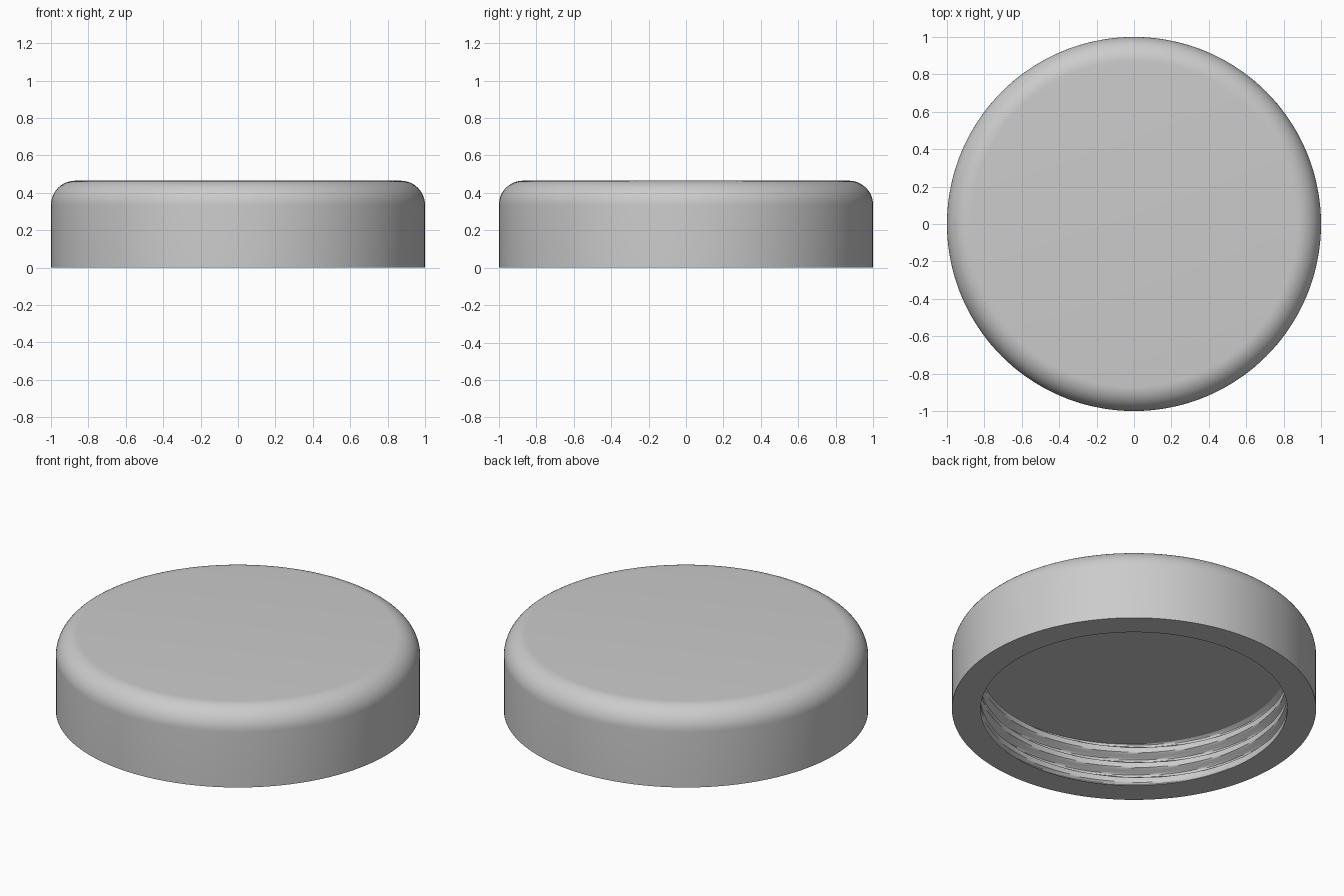
import bpy, bmesh, math

old = bpy.data.objects.get("Cube")
if old:
    bpy.data.objects.remove(old, do_unlink=True)

HEIGHT, FILLET = 0.465, 0.13
BORE, CEILING = 0.842, 0.283
PITCH, DEPTH, FIRST_CREST = 0.095, 0.04, 0.058
SEGMENTS, ROWS = 144, 60

grey = bpy.data.materials.new("plain grey")
grey.use_nodes = True
grey.diffuse_color = (0.6, 0.6, 0.6, 1)
grey.node_tree.nodes["Principled BSDF"].inputs["Base Color"].default_value = (0.6, 0.6, 0.6, 1)


def clamp(value):
    return max(0, min(1, value))


def thread_radius(angle, z):
    """Bore radius with a helical groove that closes up at the rim."""
    turn = (z - FIRST_CREST) / PITCH - angle / math.tau - 0.125
    offset = abs(turn - round(turn))
    return BORE + DEPTH * clamp((offset - 0.175) / 0.25) * clamp(z / 0.02)


bm = bmesh.new()
angles = [math.tau * i / SEGMENTS for i in range(SEGMENTS)]


def ring(z, radius):
    return [bm.verts.new((radius(a, z) * math.cos(a), radius(a, z) * math.sin(a), z))
            for a in angles]


# Threaded bore, from the ceiling down to the rim
rings = [ring(CEILING * (1 - i / ROWS), thread_radius) for i in range(ROWS + 1)]

# Outer wall and rounded top edge
rings.append(ring(0, lambda a, z: 1))
for i in range(13):
    t = math.pi / 2 * i / 12
    radius = 1 - FILLET + FILLET * math.cos(t)
    rings.append(ring(HEIGHT - FILLET + FILLET * math.sin(t), lambda a, z: radius))

for low, high in zip(rings, rings[1:]):
    for i in range(SEGMENTS):
        j = (i + 1) % SEGMENTS
        bm.faces.new((low[i], low[j], high[j], high[i]))

# Ceiling disc inside and flat top outside
bm.faces.new(rings[0])
bm.faces.new(rings[-1])
bmesh.ops.recalc_face_normals(bm, faces=bm.faces)

mesh = bpy.data.meshes.new("threaded_lid")
bm.to_mesh(mesh)
bm.free()
mesh.materials.append(grey)
lid = bpy.data.objects.new("threaded_lid", mesh)
bpy.context.collection.objects.link(lid)
bpy.ops.object.select_all(action='DESELECT')
lid.select_set(True)
bpy.context.view_layer.objects.active = lid
bpy.ops.object.shade_smooth_by_angle(angle=math.radians(30))
